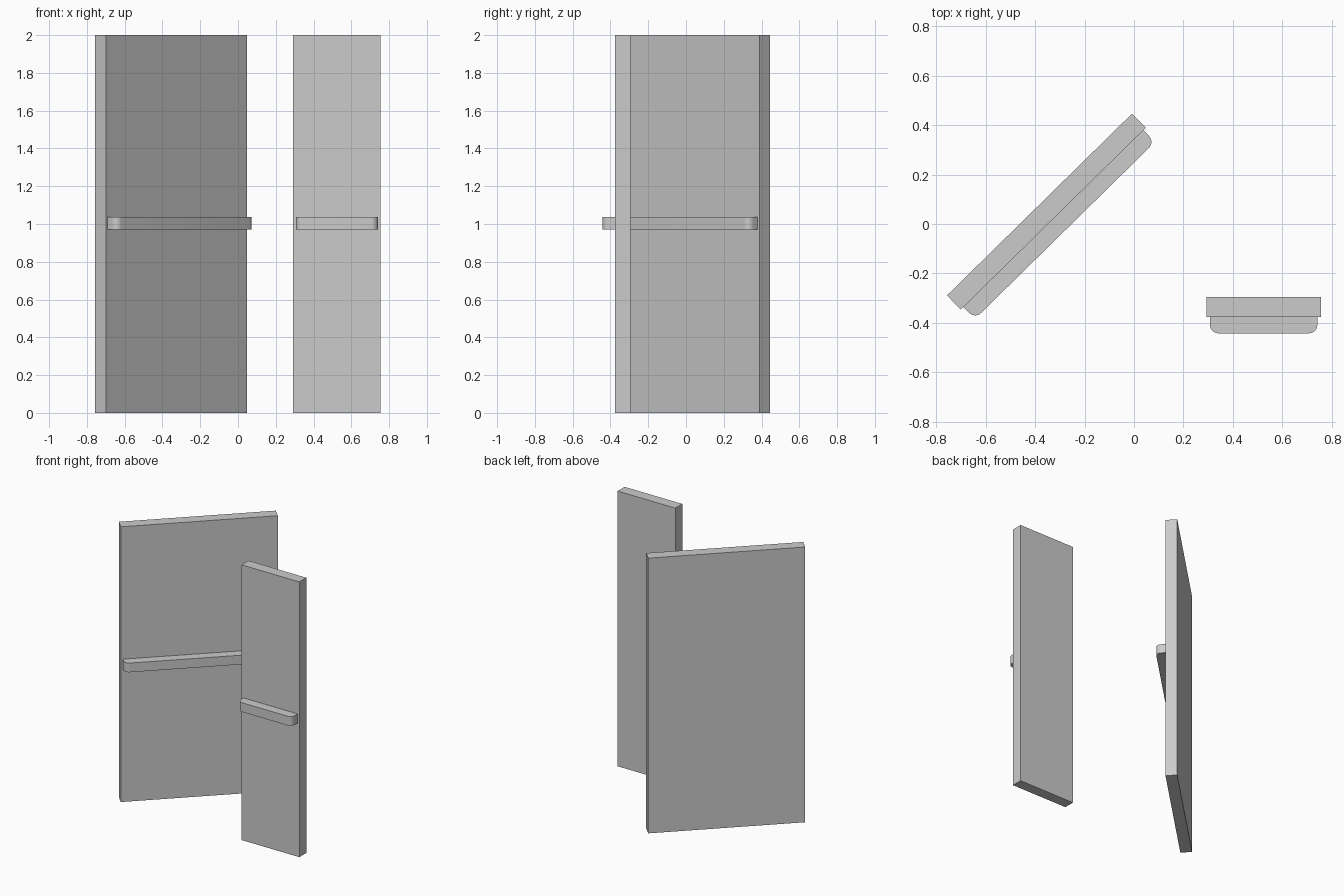
import bpy
import bmesh
from math import sin, cos, pi, radians
from mathutils import Matrix

cube = bpy.data.objects.get("Cube")
if cube:
    bpy.data.objects.remove(cube, do_unlink=True)

HEIGHT, THICK = 2.0, 0.08
BAR_DEPTH, BAR_LOW, BAR_HIGH, RADIUS = 0.067, 0.97, 1.037, 0.035

grey = bpy.data.materials.new("light_grey")
grey.use_nodes = True
colour = (0.6, 0.6, 0.6, 1)
grey.diffuse_color = colour
grey.node_tree.nodes["Principled BSDF"].inputs["Base Color"].default_value = colour


def extrude_outline(name, outline, low, high, place):
    """Raise a flat outline from low to high and put it in place."""
    bm = bmesh.new()
    base = bm.faces.new([bm.verts.new((x, y, low)) for x, y in outline])
    top = bmesh.ops.extrude_face_region(bm, geom=[base])["geom"]
    bmesh.ops.translate(bm, vec=(0, 0, high - low),
                        verts=[v for v in top if isinstance(v, bmesh.types.BMVert)])
    bmesh.ops.recalc_face_normals(bm, faces=bm.faces)
    mesh = bpy.data.meshes.new(name)
    bm.to_mesh(mesh)
    bm.free()
    mesh.materials.append(grey)
    obj = bpy.data.objects.new(name, mesh)
    obj.matrix_world = place
    bpy.context.collection.objects.link(obj)
    return obj


def door(name, x, y, angle, width, bar_width):
    place = Matrix.Translation((x, y, 0)) @ Matrix.Rotation(radians(angle), 4, "Z")
    w, t = width / 2, THICK / 2
    # Door leaf
    extrude_outline(name + "_panel", [(-w, -t), (w, -t), (w, t), (-w, t)],
                    0, HEIGHT, place)
    # Push bar with rounded outer corners
    b, front = bar_width / 2, -t - BAR_DEPTH
    arc = [i * pi / 16 for i in range(9)]
    left = [(-b + RADIUS - RADIUS * cos(a), front + RADIUS - RADIUS * sin(a)) for a in arc]
    right = [(-px, py) for px, py in reversed(left)]
    bar = extrude_outline(name + "_push_bar", [(-b, -t)] + left + right + [(b, -t)],
                          BAR_LOW, BAR_HIGH, place)
    bpy.ops.object.select_all(action="DESELECT")
    bar.select_set(True)
    bpy.context.view_layer.objects.active = bar
    bpy.ops.object.shade_smooth_by_angle(angle=radians(30))


door("wide_door", -0.354, 0.05, 44.5, 1.048, 1.02)
door("narrow_door", 0.524, -0.335, 0, 0.463, 0.434)
